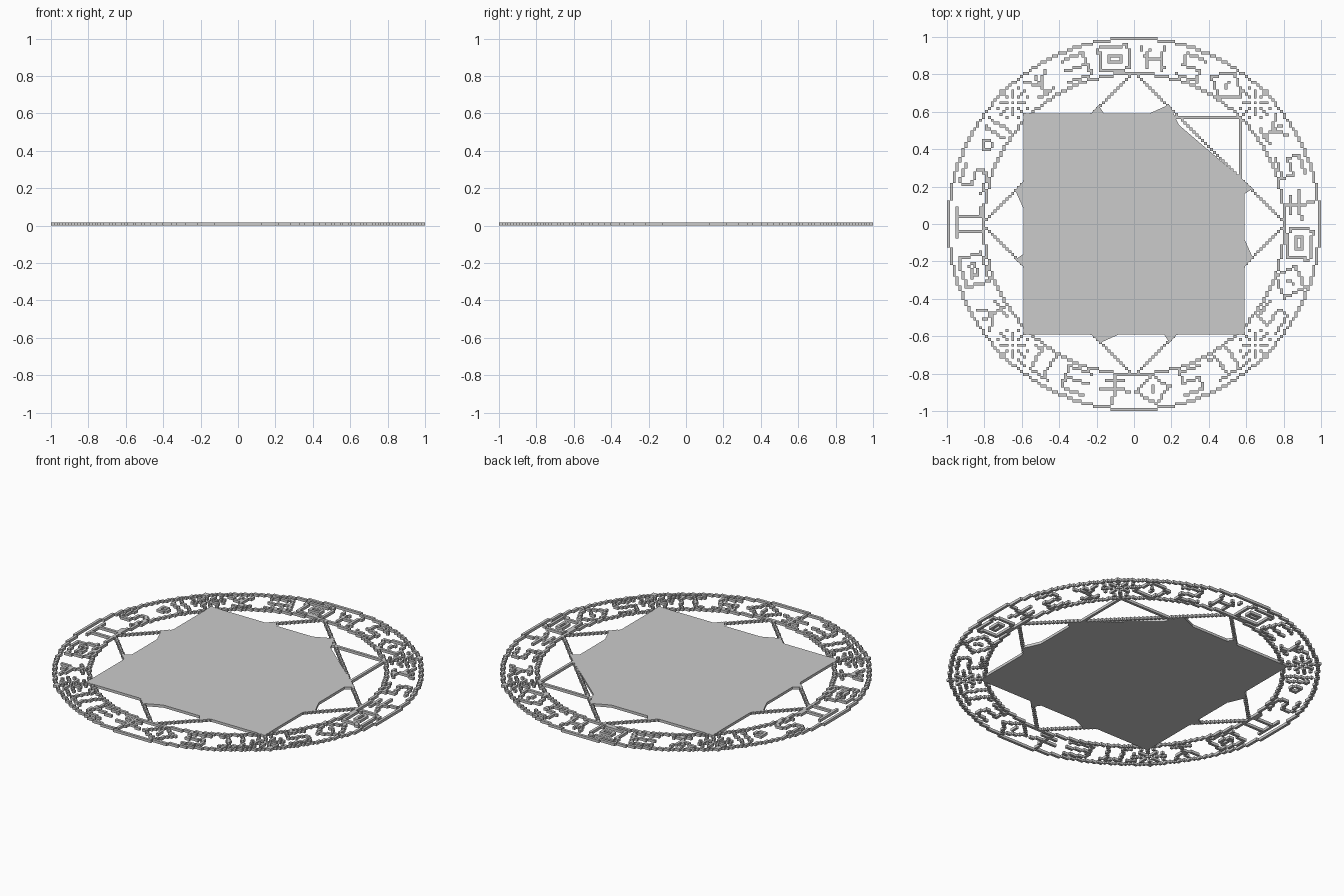
import bpy, bmesh, math

if "Cube" in bpy.data.objects:
    bpy.data.objects.remove(bpy.data.objects["Cube"])

PX = 1 / 64          # one grid cell of the stepped line work, also the slab thickness


def finish(name, bm):
    me = bpy.data.meshes.new(name)
    bm.to_mesh(me)
    bm.free()
    bpy.context.collection.objects.link(bpy.data.objects.new(name, me))


def build_cells(name, cells):
    """Closed slab from a set of grid cells, walls only where a cell is exposed."""
    bm = bmesh.new()
    cache = {}

    def v(x, y, z):
        if (x, y, z) not in cache:
            cache[x, y, z] = bm.verts.new((x * PX, y * PX, z * PX))
        return cache[x, y, z]

    for i, j in cells:
        c = [(i, j), (i + 1, j), (i + 1, j + 1), (i, j + 1)]
        bm.faces.new([v(x, y, 1) for x, y in c])
        bm.faces.new([v(x, y, 0) for x, y in reversed(c)])
        near = [(i, j - 1), (i + 1, j), (i, j + 1), (i - 1, j)]
        for k, n in enumerate(near):
            if n not in cells:
                a, b = c[k], c[(k + 1) % 4]
                bm.faces.new([v(*a, 0), v(*b, 0), v(*b, 1), v(*a, 1)])
    finish(name, bm)


def line(a, b):
    """Grid cells along a straight stroke."""
    dx, dy = b[0] - a[0], b[1] - a[1]
    n = max(1, round(max(abs(dx), abs(dy))))
    return {(math.floor(a[0] + dx * k / n), math.floor(a[1] + dy * k / n)) for k in range(n + 1)}


def four_way(cells):
    """Mirror quadrant cells across both axes."""
    return {(x, y) for i, j in cells for x in (i, -1 - i) for y in (j, -1 - j)}


def ring(r):
    """Stepped circle from one octant."""
    octant = set()
    for i in range(int(r * 0.75)):
        j = math.floor(math.sqrt(r * r - (i + .5) ** 2))
        if j >= i:
            octant |= {(i, j), (j, i)}
    return four_way(octant)


# rings and the two crossed squares
OUT, INN, SQ = 63.5, 51.5, 36
build_cells("outer_ring", ring(OUT))
build_cells("inner_ring", ring(INN))
build_cells("upright_square", four_way({c for i in range(SQ + 1) for c in ((i, SQ), (SQ, i))}))
build_cells("turned_square", four_way({(i, 51 - i) for i in range(52)}))


# abstract band ornaments: strokes in local cells, y points outward
def rect(w, h):
    return [(-w, -h), (w, -h), (w, h), (-w, h), (-w, -h)]


def rhomb(w, h, x=0):
    return [(x - w, 0), (x, h), (x + w, 0), (x, -h), (x - w, 0)]


def bar(y, w=4):
    return [(-w, y), (w, y)]


def post(x, h=4):
    return [(x, -h), (x, h)]


MOTIFS = {
    "nested": [rect(5, 4), rect(2, 1)],
    "comb": [bar(4), bar(0), bar(-4), post(4)],
    "peaks": [[(-5, 3), (-2, 0), (2, 0), (4, -3)], post(-2, 3), post(3)],
    "hook": [[(4, 4), (-3, 4), (-3, 0), (3, 0), (3, -4), (-4, -4)]],
    "eye": [rhomb(6, 5), post(0, 1)],
    "cross": [post(0, 5), bar(0, 5), bar(-3, 3)],
    "fork": [[(-4, 4), (0, 0), (4, 4)], post(0), bar(-3, 3)],
    "gate": [bar(4, 5), post(-3), post(2), [(2, -4), (5, -4)]],
    "loop": [rhomb(2, 2, -4), post(1), post(4)],
}

# each quarter of the band: ornaments in anticlockwise order
QUARTERS = [
    "hook eye nested cross hook fork",
    "eye hook peaks nested comb fork",
    "loop hook gate nested fork",
    "gate comb cross eye hook gate",
]
for q, row in enumerate(QUARTERS):
    kinds = row.split()
    n = len(kinds)
    for k, kind in enumerate(kinds):
        t = math.radians(90 * q + (k - (n - 1) / 2) * 81 / n)
        c, s = math.cos(t), math.sin(t)
        cells = set()
        for stroke in MOTIFS[kind]:
            pts = [(57 * c + x * s + y * c, 57 * s - x * c + y * s) for x, y in stroke]
            for a, b in zip(pts, pts[1:]):
                cells |= line(a, b)
        build_cells(f"band_ornament_{q}_{k}", cells)

# four eight-rayed sparks on the diagonals
for q, (sx, sy) in enumerate(sorted(four_way({(41, 41)}))):
    cells = {(sx, sy)}
    for dx in (-1, 0, 1):
        for dy in (-1, 0, 1):
            if dx or dy:
                cells |= {(sx + dx * k, sy + dy * k) for k in (2, 3, 4)}
            if dx and dy:
                cells |= {(sx + 5 * dx, sy + 2 * dy), (sx + 2 * dx, sy + 5 * dy)}
    build_cells(f"spark_{q}", cells)

# central plate: a square with small spikes on each side, top right corner open
H = .59
side = [(-H, -H), (-.23, -H), (-.18, -.635), (-.08, -H), (.16, -H), (.19, -.635), (.23, -H)]
plate = []
for q in range(4):
    for x, y in side:
        for _ in range(q):
            x, y = -y, x
        plate.append((x, y))
# drop the open corner and pull the edge in behind the turned square
corner = next(i for i, p in enumerate(plate) if min(p) > .5)
plate[corner - 1:corner + 2] = [(.578, .24), (.24, .53), (.19, .635)]
bm = bmesh.new()
f = bm.faces.new([bm.verts.new((x, y, 0)) for x, y in plate])
g = bmesh.ops.extrude_face_region(bm, geom=[f], use_keep_orig=True)
for e in g["geom"]:
    if isinstance(e, bmesh.types.BMVert):
        e.co.z = PX
bmesh.ops.recalc_face_normals(bm, faces=bm.faces)
finish("centre_plate", bm)
